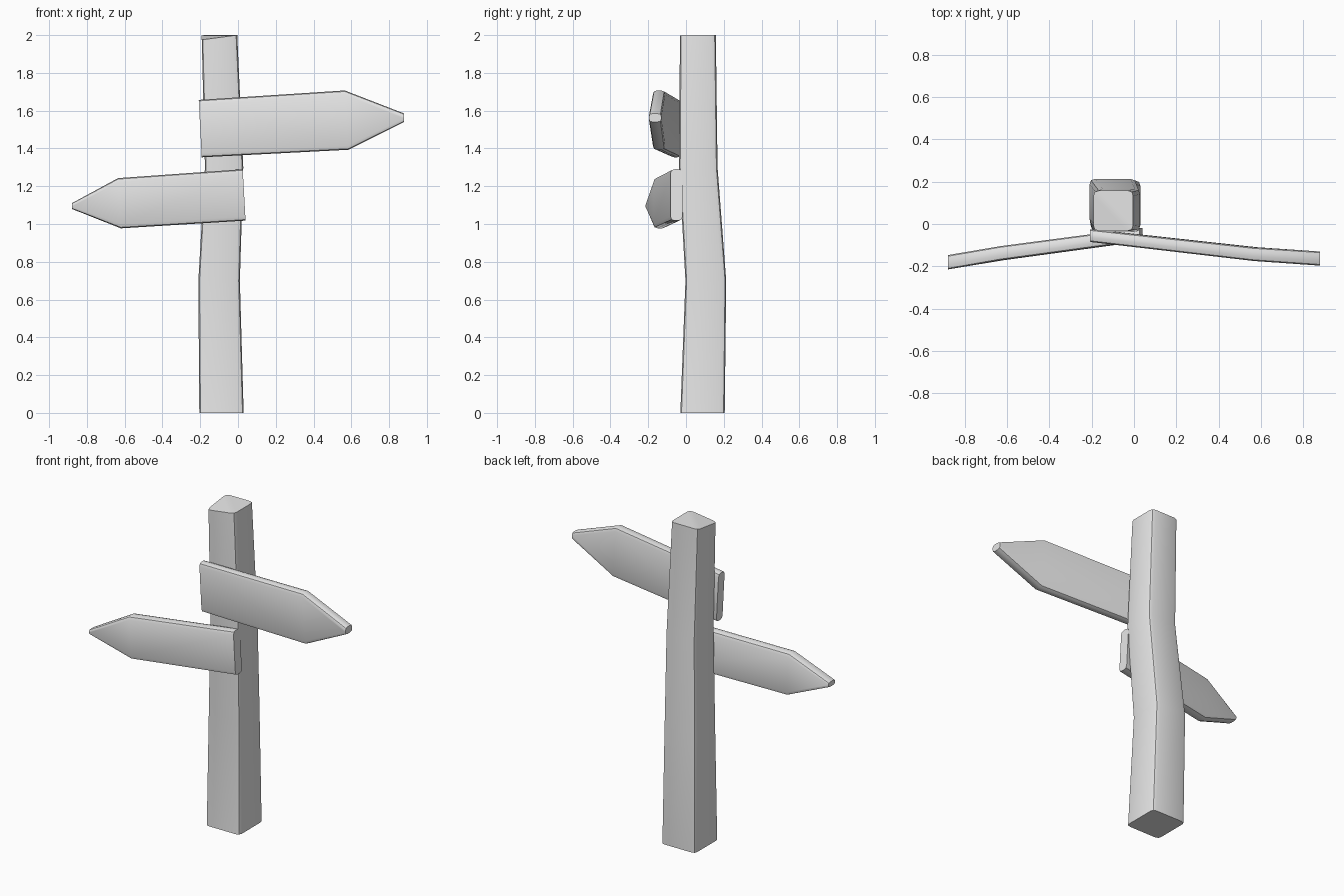
import bpy, bmesh, math
from mathutils import Vector

if "Cube" in bpy.data.objects:
    bpy.data.objects.remove(bpy.data.objects["Cube"])

grey = bpy.data.materials.new("plain_grey")
grey.diffuse_color = (0.8, 0.8, 0.8, 1)
grey.use_nodes = True
grey.node_tree.nodes["Principled BSDF"].inputs["Base Color"].default_value = grey.diffuse_color


def rounded(corners, r, steps=2):
    """Round the corners of a four-sided section."""
    pts = []
    for i, c in enumerate(corners):
        to_prev, to_next = corners[i - 1] - c, corners[(i + 1) % 4] - c
        a = c + to_prev.normalized() * min(r, to_prev.length * 0.4)
        b = c + to_next.normalized() * min(r, to_next.length * 0.4)
        for k in range(steps + 1):
            t = k / steps
            pts.append(a * (1 - t) ** 2 + c * 2 * t * (1 - t) + b * t ** 2)
    return pts


def loft(name, sections, r):
    """Skin rounded sections and close both ends, folding each cap on a diagonal."""
    bm = bmesh.new()
    rings = [[bm.verts.new(p) for p in rounded([Vector(c) for c in s], r)] for s in sections]
    n = len(rings[0])
    for a, b in zip(rings, rings[1:]):
        for i in range(n):
            j = (i + 1) % n
            bm.faces.new((a[i], a[j], b[j], b[i]))
    for ring in (rings[0], rings[-1]):
        bm.faces.new(ring[4:11])
        bm.faces.new(ring[10:] + ring[:5])
    bmesh.ops.recalc_face_normals(bm, faces=bm.faces[:])
    mesh = bpy.data.meshes.new(name)
    bm.to_mesh(mesh)
    bm.free()
    mesh.materials.append(grey)
    obj = bpy.data.objects.new(name, mesh)
    bpy.context.collection.objects.link(obj)
    bpy.ops.object.select_all(action='DESELECT')
    obj.select_set(True)
    bpy.context.view_layer.objects.active = obj
    bpy.ops.object.shade_smooth_by_angle(angle=math.radians(40))


# Crooked post: z, x range, y range; the front left top corner is cut lower
post = []
for z, x0, x1, y0, y1 in [(0, -0.205, 0.03, -0.03, 0.205),
                          (0.7, -0.21, 0.01, -0.003, 0.213),
                          (1.3, -0.175, 0.028, -0.037, 0.167),
                          (2, -0.192, -0.004, -0.032, 0.158)]:
    low = z - 0.025 if z == 2 else z
    post.append([(x0, y0, low), (x1, y0, z), (x1, y1, z), (x0, y1, z)])
loft("post", post, 0.025)


def board(name, stations, r=0.022):
    """Stations: lower x, z, upper x, z, front y, back y."""
    loft(name, [[(xl, f, zl), (xl, b, zl), (xu, b, zu), (xu, f, zu)]
                for xl, zl, xu, zu, f, b in stations], r)


# Arrow boards, each running from the post to its tip
board("upper_arrow_board", [(-0.192, 1.353, -0.208, 1.657, -0.085, -0.025),
                            (0.585, 1.393, 0.565, 1.707, -0.175, -0.110),
                            (0.88, 1.54, 0.88, 1.585, -0.197, -0.130)])
board("lower_arrow_board", [(0.04, 1.018, 0.025, 1.29, -0.082, -0.018),
                            (-0.62, 0.977, -0.635, 1.243, -0.172, -0.105),
                            (-0.88, 1.08, -0.88, 1.11, -0.215, -0.147)])
